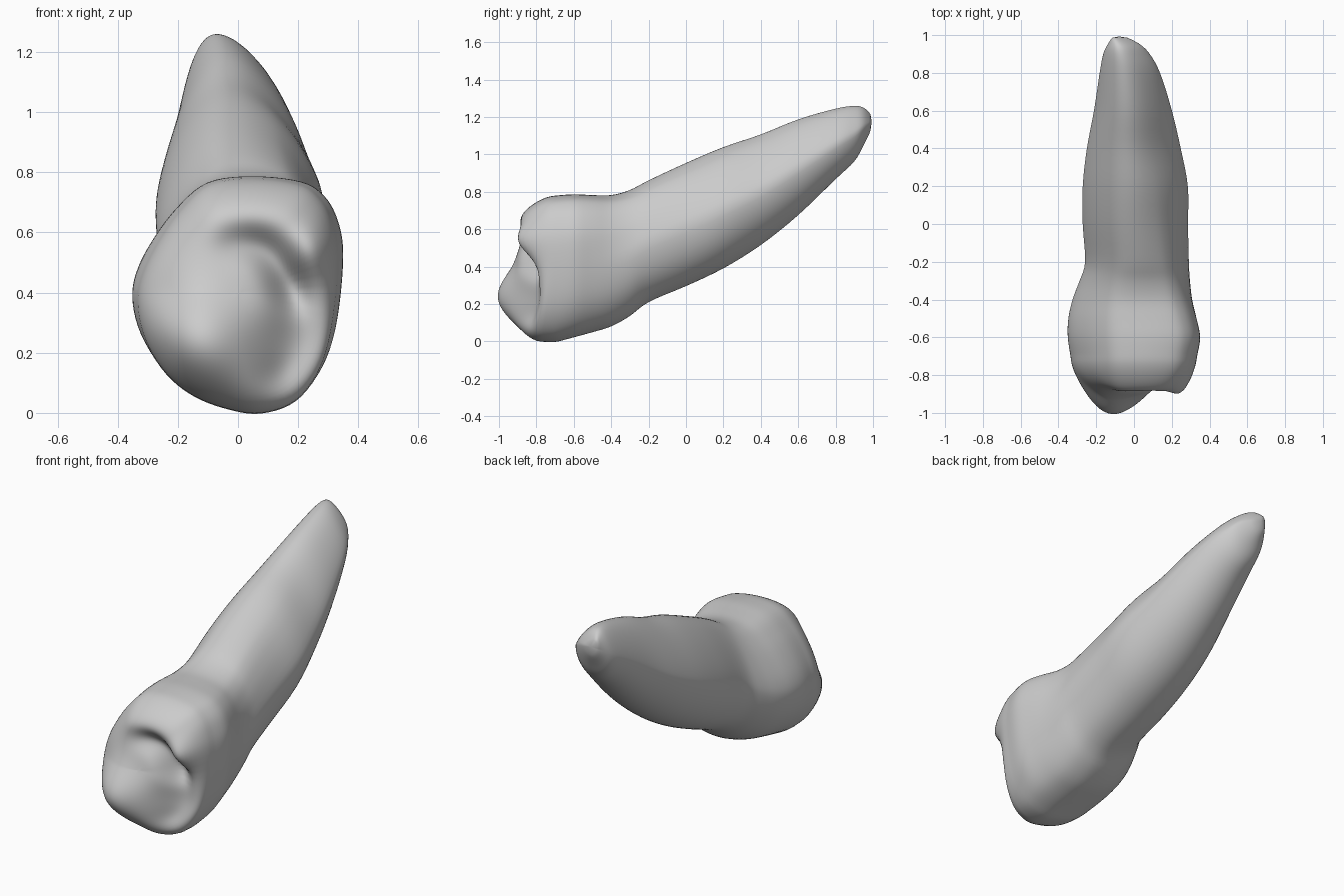
import bpy, bmesh
from math import atan2, cos, sin, exp, hypot

if "Cube" in bpy.data.objects:
    bpy.data.objects.remove(bpy.data.objects["Cube"])

# Crown outline seen from the front (x, z)
OUTLINE = [(.08, .005), (.2, .045), (.285, .15), (.33, .3), (.35, .52), (.33, .64),
           (.285, .72), (.21, .767), (.05, .785), (-.1, .765), (-.2, .68), (-.275, .58),
           (-.333, .47), (-.352, .37), (-.325, .25), (-.25, .135), (-.15, .06), (-.03, .018)]
# Sections along the tooth: y, z low, z high, x low, x high, crown-shape share
SECTIONS = [(-.7, -.004, .78, -.335, .335, 1), (-.6, .023, .787, -.35, .352, 1),
            (-.5, .05, .783, -.347, .335, .95), (-.4, .08, .783, -.325, .315, .8),
            (-.3, .135, .81, -.288, .302, .6), (-.2, .21, .862, -.258, .295, .42),
            (0, .295, .955, -.272, .29, .25), (.2, .39, 1.04, -.272, .289, .12),
            (.4, .515, 1.107, -.25, .25, 0), (.6, .675, 1.188, -.212, .203, 0),
            (.8, .868, 1.245, -.182, .14, 0), (.9, .962, 1.26, -.163, .085, 0),
            (.95, 1.05, 1.25, -.14, .035, 0), (.985, 1.12, 1.22, -.115, -.03, 0)]
# Biting-surface relief: x, z, change in y, radius
RELIEF = [(-.13, .24, -.11, .18), (.26, .55, -.06, .09), (.03, .67, -.025, .1),
          (-.09, .65, -.02, .09), (.15, .67, -.02, .09), (.2, .22, .09, .13),
          (.15, .12, .03, .07), (.22, .34, .03, .09), (-.25, .4, .02, .1)]
# Curved central groove, laid as a row of small dips
GROOVE = [(-.04, .56), (.03, .57), (.09, .55), (.135, .5), (.165, .44), (.2, .385)]


def spline(a, b, c, d, t):
    return tuple(.5 * (2*q + (r-p)*t + (2*p-5*q+4*r-s)*t*t + (3*q-p-3*r+s)*t**3)
                 for p, q, r, s in zip(a, b, c, d))


def smooth(pts, steps, closed=False):
    n = len(pts)
    get = (lambda i: pts[i % n]) if closed else (lambda i: pts[max(0, min(n-1, i))])
    out = [spline(get(i-1), get(i), get(i+1), get(i+2), k/steps)
           for i in range(n if closed else n-1) for k in range(steps)]
    return out if closed else out + [pts[-1]]


path = smooth(GROOVE, 4)
RELIEF += [(x, z, .005 + .016*i/len(path), .062) for i, (x, z) in enumerate(path)]
outline = [(x/.351, (z-.395)/.39) for x, z in smooth(OUTLINE, 5, True)]


def section(y, z0, z1, x0, x1, share):
    ring = []
    for u, v in outline:
        a = atan2(v, u)
        # Root section is egg-shaped, narrower along its upper ridge
        ex, ez = cos(a), sin(a)
        ex *= 1 - .3*max(0, ez)
        px, pz = u*share + ex*(1-share), v*share + ez*(1-share)
        cx = (x0+x1)/2 - .03*(1-share)*max(0, ez)
        ring.append((cx + px*(x1-x0)/2, y, (z0+z1)/2 + pz*(z1-z0)/2))
    return ring


def bite_ring(s):
    # Domed crown end with cusps and grooves
    ring = []
    for x, _, z in section(*SECTIONS[0]):
        px, pz = x*s, .4 + (z-.4)*s
        fade = 1 - s**8
        y = -.7 - .06*max(0, .4-z)/.4*s - .185*(1-s**3.8)**.6
        y += fade*sum(h*exp(-(hypot(px-cx, pz-cz)/r)**2) for cx, cz, h, r in RELIEF)
        ring.append((px, y, pz))
    return ring


rings = [bite_ring(i/30) for i in range(1, 24)]
rings += [bite_ring(s) for s in (.8, .84, .88, .91, .94, .96, .98, .992)]
rings += [section(*s) for s in smooth(SECTIONS, 4)]

# Skin the rings and close both ends
bm = bmesh.new()
loops = [[bm.verts.new(p) for p in ring] for ring in rings]
n = len(outline)
for a, b in zip(loops, loops[1:]):
    for i in range(n):
        bm.faces.new((a[i], a[(i+1) % n], b[(i+1) % n], b[i]))
centre = bm.verts.new((0, bite_ring(0)[0][1], .4))
tip = bm.verts.new((-.075, 1.003, 1.18))
for end, loop in ((centre, loops[0]), (tip, loops[-1])):
    for i in range(n):
        bm.faces.new((end, loop[i], loop[(i+1) % n]))
bmesh.ops.recalc_face_normals(bm, faces=bm.faces)
for f in bm.faces:
    f.smooth = True
mesh = bpy.data.meshes.new("tooth")
bm.to_mesh(mesh)
bm.free()
tooth = bpy.data.objects.new("tooth", mesh)
bpy.context.collection.objects.link(tooth)

# Soften the relief slightly
mod = tooth.modifiers.new("soften", 'SMOOTH')
mod.factor = .5
mod.iterations = 3
